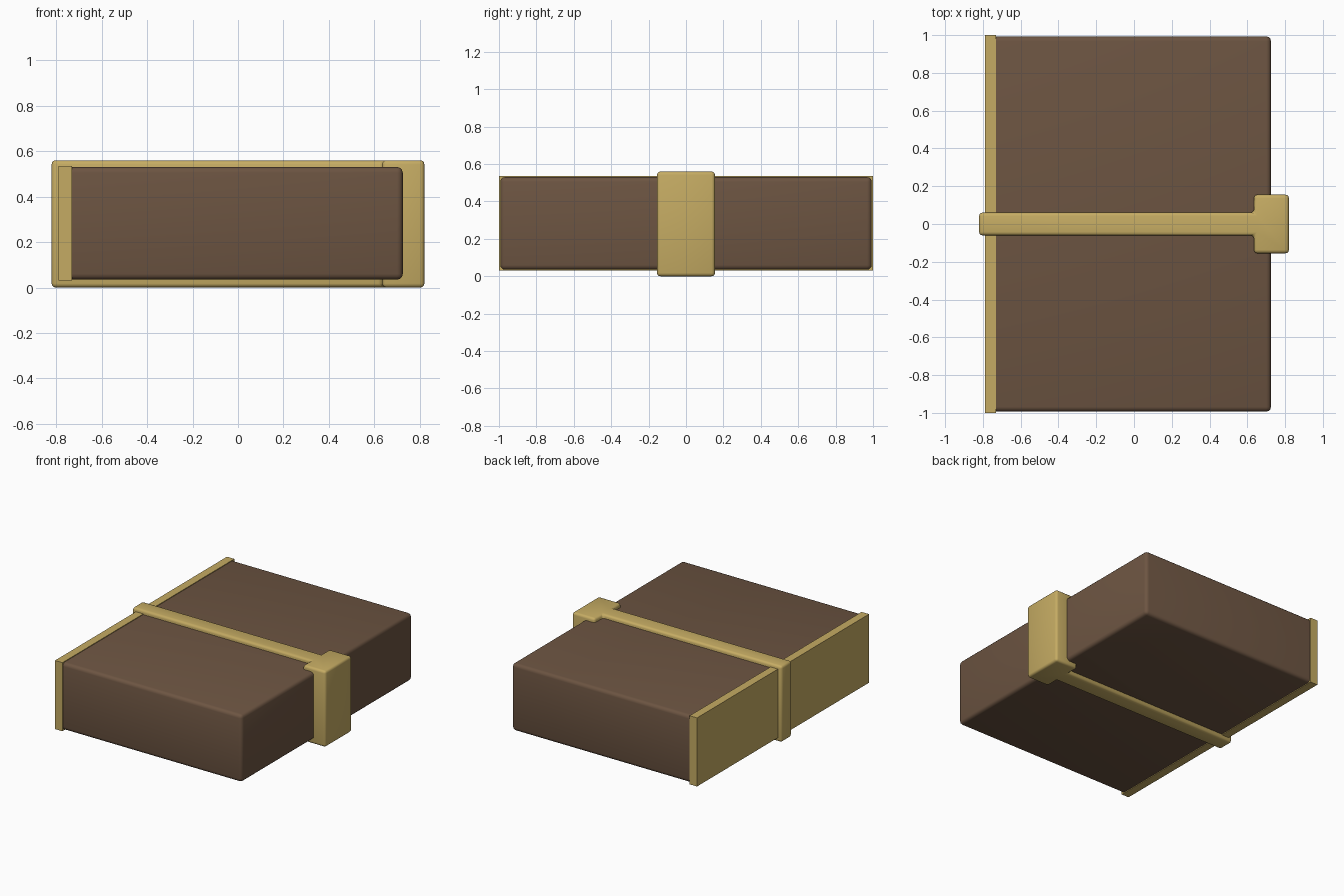
import bpy, bmesh, math

if "Cube" in bpy.data.objects:
    bpy.data.objects.remove(bpy.data.objects["Cube"])


def material(name, color):
    m = bpy.data.materials.new(name)
    m.diffuse_color = (*color, 1)
    m.use_nodes = True
    m.node_tree.nodes["Principled BSDF"].inputs["Base Color"].default_value = m.diffuse_color
    return m


brown = material("brown_leather", (0.152, 0.09, 0.054))
gold = material("gold_metal", (0.56, 0.41, 0.125))


def prism(name, outline, z0, z1, mat, bevel=0.0, keep=lambda edge: True):
    """Extrude a plan outline upward and round the chosen edges."""
    bm = bmesh.new()
    base = bm.faces.new([bm.verts.new((x, y, z0)) for x, y in outline])
    top = bmesh.ops.extrude_face_region(bm, geom=[base], use_keep_orig=True)
    verts = [g for g in top["geom"] if isinstance(g, bmesh.types.BMVert)]
    bmesh.ops.translate(bm, verts=verts, vec=(0, 0, z1 - z0))
    bmesh.ops.recalc_face_normals(bm, faces=bm.faces)
    if bevel:
        edges = [e for e in bm.edges if keep(e)]
        bmesh.ops.bevel(bm, geom=edges, offset=bevel, segments=3, profile=0.5,
                        affect='EDGES', clamp_overlap=True)
    mesh = bpy.data.meshes.new(name)
    bm.to_mesh(mesh)
    bm.free()
    mesh.materials.append(mat)
    ob = bpy.data.objects.new(name, mesh)
    bpy.context.collection.objects.link(ob)
    bpy.context.view_layer.objects.active = ob
    ob.select_set(True)
    bpy.ops.object.shade_smooth_by_angle(angle=math.radians(35))
    ob.select_set(False)
    return ob


def rect(x0, x1, y):
    return [(x0, -y), (x1, -y), (x1, y), (x0, y)]


# main case, rounded everywhere except where it meets the back plate
prism("case_body", rect(-0.735, 0.725, 0.993), 0.035, 0.53, brown, 0.025,
      lambda e: any(v.co.x > 0 for v in e.verts))

# sharp-edged plate along the hinge side
prism("back_plate", rect(-0.79, -0.73, 1.0), 0.03, 0.535, gold)

# strap around the case widening into the clasp block
half = [(-0.82, 0.06), (0.635, 0.06), (0.635, 0.155), (0.82, 0.155)]
outline = [(x, -y) for x, y in half] + half[::-1]
prism("strap_and_clasp", outline, 0.0, 0.56, gold, 0.018)
